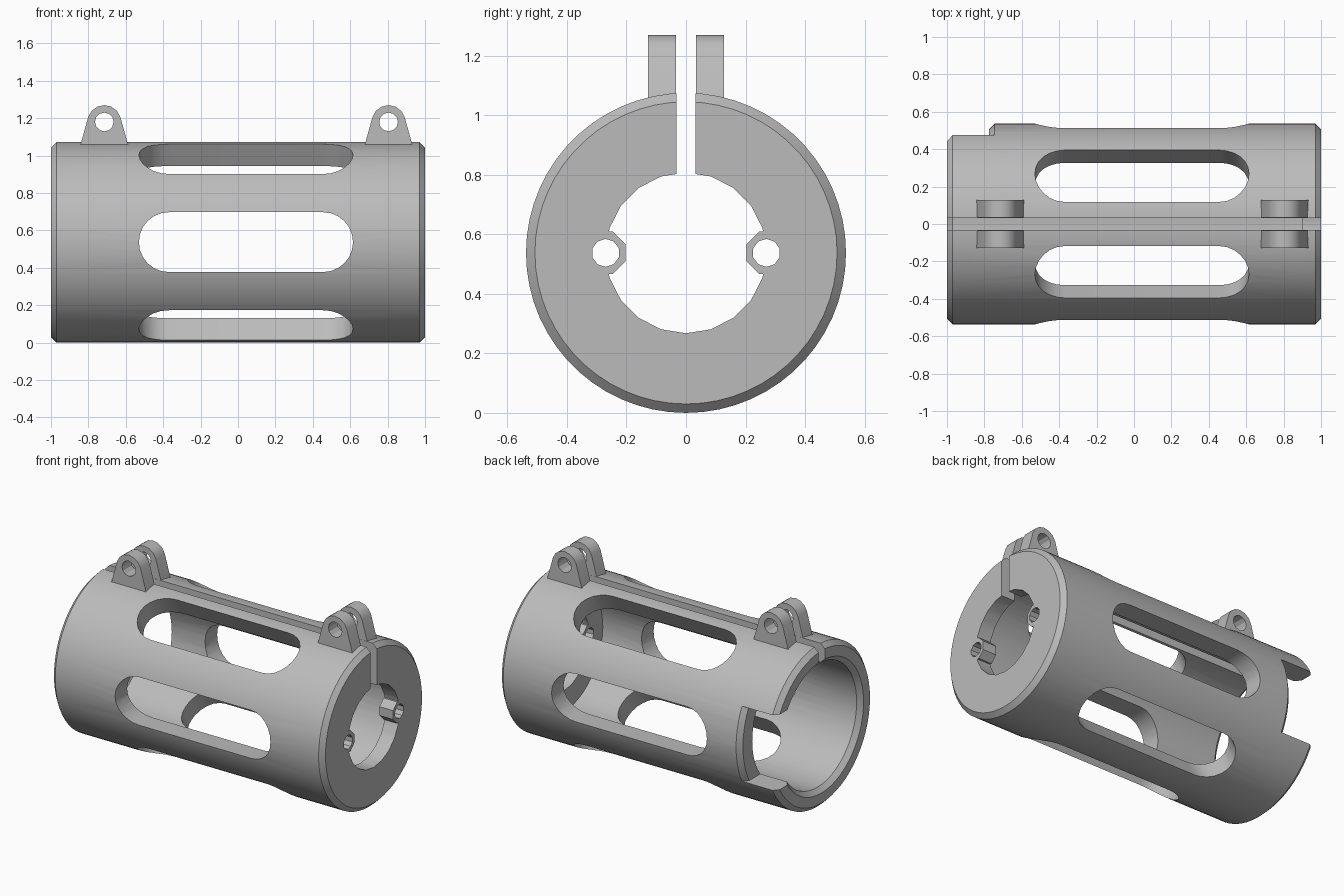
import bpy, bmesh
from math import cos, sin, pi, radians
from mathutils import Matrix

if "Cube" in bpy.data.objects:
    bpy.data.objects.remove(bpy.data.objects["Cube"])

R, BORE, CHAMFER = 0.5375, 0.41, 0.03
ZC = R                      # height of the tube axis
GAP = 0.0325                # half width of the top slit

grey = bpy.data.materials.new("plain grey")
grey.use_nodes = True
grey.diffuse_color = (0.5, 0.5, 0.5, 1)
grey.node_tree.nodes["Principled BSDF"].inputs["Base Color"].default_value = (0.5, 0.5, 0.5, 1)

# local x, y, z -> world y, z, x, about the tube axis
ALONG_X = Matrix(((0, 0, 1, 0), (1, 0, 0, 0), (0, 1, 0, ZC), (0, 0, 0, 1)))


def make(name, bm):
    bmesh.ops.recalc_face_normals(bm, faces=bm.faces)
    mesh = bpy.data.meshes.new(name)
    bm.to_mesh(mesh)
    bm.free()
    mesh.materials.append(grey)
    ob = bpy.data.objects.new(name, mesh)
    bpy.context.collection.objects.link(ob)
    return ob


def prism(name, points, near, far, matrix):
    bm = bmesh.new()
    low = [bm.verts.new(matrix @ Matrix.Translation((a, b, near)).translation) for a, b in points]
    high = [bm.verts.new(matrix @ Matrix.Translation((a, b, far)).translation) for a, b in points]
    bm.faces.new(low)
    bm.faces.new(high)
    for i in range(len(points)):
        j = (i + 1) % len(points)
        bm.faces.new((low[i], low[j], high[j], high[i]))
    return make(name, bm)


def arc(cx, cy, r, start, end, steps):
    angles = [radians(start + (end - start) * i / steps) for i in range(steps + 1)]
    return [(cx + r * cos(a), cy + r * sin(a)) for a in angles]


def circle(cx, cy, r, sides, start=0):
    return arc(cx, cy, r, start, start + 360, sides)[:-1]


def revolve(name, profile, sides=60):
    """Turn a closed (x, radius) profile about the tube axis."""
    bm = bmesh.new()
    rings = [[bm.verts.new((x, r * sin(2 * pi * i / sides), ZC - r * cos(2 * pi * i / sides)))
              for x, r in profile] for i in range(sides)]
    n = len(profile)
    for i in range(sides):
        a, b = rings[i], rings[(i + 1) % sides]
        for k in range(n):
            m = (k + 1) % n
            bm.faces.new((a[k], a[m], b[m], b[k]))
    bmesh.ops.remove_doubles(bm, verts=bm.verts, dist=1e-5)
    return make(name, bm)


def cut(target, *cutters):
    bpy.context.view_layer.objects.active = target
    for c in cutters:
        c.hide_render = True
        mod = target.modifiers.new("cut", "BOOLEAN")
        mod.operation, mod.solver, mod.object = "DIFFERENCE", "EXACT", c
        bpy.ops.object.modifier_apply(modifier=mod.name)
        bpy.data.objects.remove(c)


def smooth(ob):
    bpy.ops.object.select_all(action="DESELECT")
    ob.select_set(True)
    bpy.context.view_layer.objects.active = ob
    bpy.ops.object.shade_smooth_by_angle(angle=radians(25))


# Tube with one closed end, chamfered rims
tube = revolve("slotted_tube", [
    (-1, BORE + CHAMFER), (-1, R - CHAMFER), (-1 + CHAMFER, R), (1 - CHAMFER, R),
    (1, R - CHAMFER), (1, 0.1), (0.9, 0.1), (0.9, BORE), (-1 + CHAMFER, BORE)])

# Round opening in the closed end, leaving two screw bosses
opening = prism("opening", circle(0, 0, 0.27, 20, 90), 0.8, 1.1, ALONG_X)
for s in (-1, 1):
    cut(opening, prism("boss", circle(s * 0.275, 0, 0.077, 8, 22.5), 0.7, 1.2, ALONG_X))
cut(tube, opening)
for s in (-1, 1):
    cut(tube, prism("screw_hole", circle(s * 0.27, 0, 0.047, 10, 18), 0.8, 1.1, ALONG_X))

# Six long rounded slots around the wall
stadium = arc(0.455, 0, 0.16, -90, 90, 12) + arc(-0.37, 0, 0.16, 90, 270, 12)
for k in range(6):
    turn = Matrix.Translation((0, 0, ZC)) @ Matrix.Rotation(radians(30 + 60 * k), 4, "X")
    cut(tube, prism("slot", stadium, 0.3, 0.7, turn))

# Slit along the top
cut(tube, prism("slit", [(-GAP, 0.1), (GAP, 0.1), (GAP, 0.7), (-GAP, 0.7)], -1.1, 1.1, ALONG_X))

# Notch at the open end, its inner edge chamfered like the rims
notch = prism("notch", [(0.1, -0.25), (0.7, -0.25), (0.7, 0.25), (0.1, 0.25)], -1.1, -0.7, ALONG_X)
cut(notch, revolve("notch_plug", [(-0.775, 0), (-0.775, R - CHAMFER), (-0.575, R + 0.17),
                                  (-0.5, R + 0.17), (-0.5, 0)]))
cut(tube, notch)
smooth(tube)

# Clamp lugs in pairs on either side of the slit
outline = [(-0.135, 1.03), (0.135, 1.03)] + arc(0, 1.18, 0.09, 17, 163, 6)
for end, x in (("closed_end", 0.805), ("open_end", -0.715)):
    for side, y in (("front", -GAP - 0.001), ("back", 0.128)):
        place = Matrix.Translation((x, y, 0)) @ Matrix.Rotation(radians(90), 4, "X")
        lug = prism(f"clamp_lug_{end}_{side}", outline, 0, 0.0945, place)
        cut(lug, prism("bolt_hole", circle(0, 1.18, 0.05, 12), -0.1, 0.2, place))
        smooth(lug)
